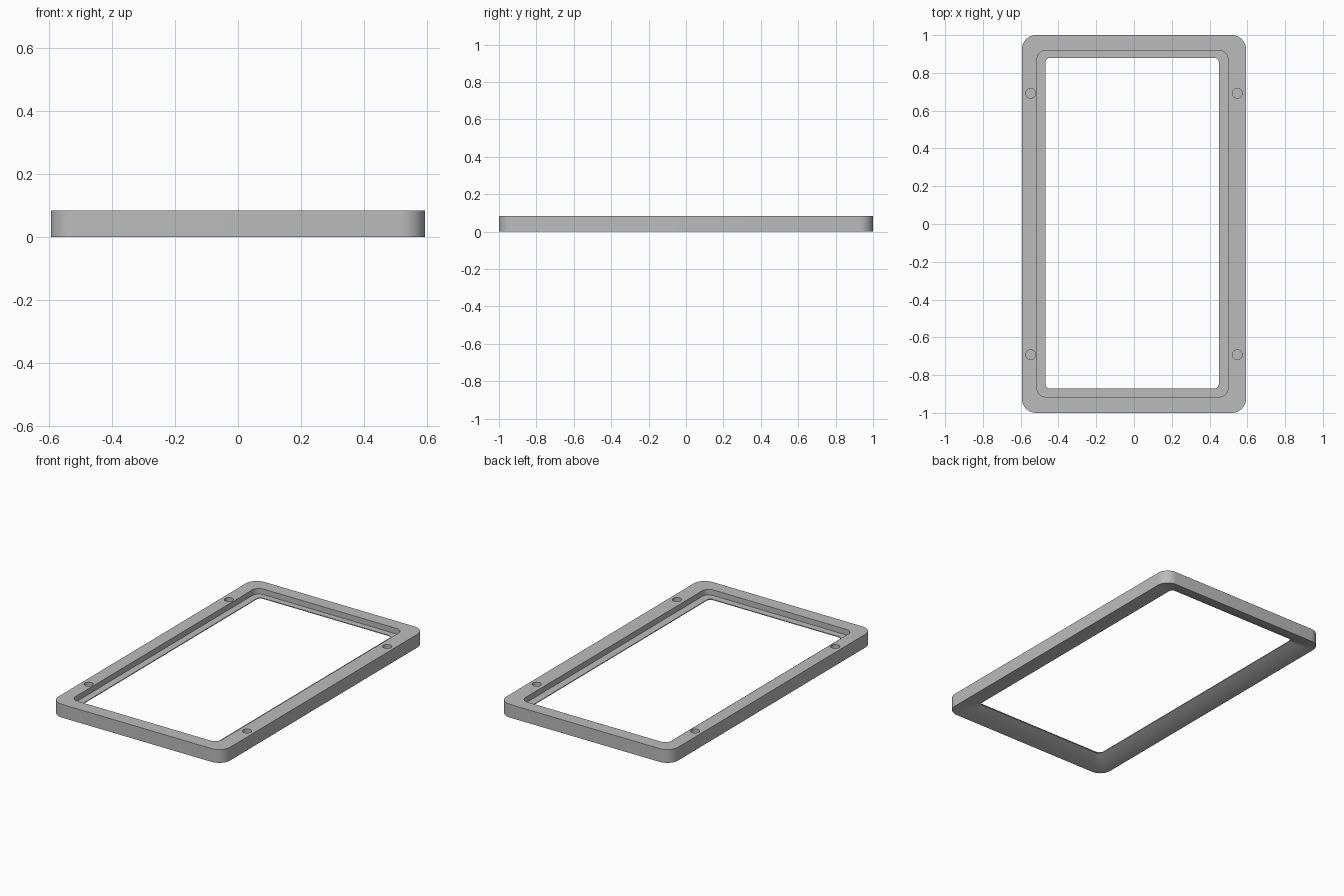
import bpy, bmesh, math

cube = bpy.data.objects.get("Cube")
if cube:
    bpy.data.objects.remove(cube, do_unlink=True)

grey = bpy.data.materials.new("plain grey")
grey.use_nodes = True
grey.diffuse_color = (0.5, 0.5, 0.5, 1)
grey.node_tree.nodes["Principled BSDF"].inputs["Base Color"].default_value = (0.5, 0.5, 0.5, 1)

HEIGHT = 0.083
LEDGE = 0.048
LIP = 0.043
SEGMENTS = 10

# Outlines: half width, half length, corner radius, centre x, centre y
OUTER = (0.593, 1.0, 0.075, 0, 0)
RECESS = (0.505, 0.917, 0.045, -0.008, 0.002)
OPENING = (0.459, 0.876, 0.025, -0.01, 0.004)


def mix(a, b, t):
    return tuple(p + (q - p) * t for p, q in zip(a, b))


def ring(bm, outline, z):
    """Rounded rectangle of vertices at height z."""
    w, l, r, cx, cy = outline
    verts = []
    for i, (sx, sy) in enumerate(((1, 1), (-1, 1), (-1, -1), (1, -1))):
        for k in range(SEGMENTS + 1):
            a = (i + k / SEGMENTS) * math.pi / 2
            verts.append(bm.verts.new((cx + sx * (w - r) + r * math.cos(a),
                                       cy + sy * (l - r) + r * math.sin(a), z)))
    return verts


def make_object(name, bm):
    bmesh.ops.recalc_face_normals(bm, faces=bm.faces)
    mesh = bpy.data.meshes.new(name)
    bm.to_mesh(mesh)
    bm.free()
    mesh.materials.append(grey)
    obj = bpy.data.objects.new(name, mesh)
    bpy.context.collection.objects.link(obj)
    return obj


# Frame: stepped recess above, gently domed underside rising to a thin lip
bm = bmesh.new()
sections = [(OUTER, HEIGHT), (RECESS, HEIGHT), (RECESS, LEDGE), (OPENING, LEDGE)]
STEPS = 6
for i in range(STEPS + 1):
    t = 1 - i / STEPS
    sections.append((mix(OUTER, OPENING, t), LIP * (0.5 * t + 0.5 * t * t)))
rings = [ring(bm, outline, z) for outline, z in sections]
for a, b in zip(rings, rings[1:] + rings[:1]):
    for k in range(len(a)):
        n = (k + 1) % len(a)
        bm.faces.new((a[k], a[n], b[n], b[k]))
frame = make_object("frame", bm)

# Four blind screw holes
bm = bmesh.new()
for sx in (-1, 1):
    for sy in (-1, 1):
        made = bmesh.ops.create_cone(bm, cap_ends=True, segments=32,
                                     radius1=0.026, radius2=0.026, depth=0.1)
        bmesh.ops.translate(bm, verts=made["verts"],
                            vec=(sx * 0.547, sy * 0.692, HEIGHT))
cutter = make_object("screw_hole_cutter", bm)

cut = frame.modifiers.new("screw holes", "BOOLEAN")
cut.operation = "DIFFERENCE"
cut.solver = "EXACT"
cut.object = cutter
bpy.context.view_layer.objects.active = frame
frame.select_set(True)
bpy.ops.object.modifier_apply(modifier=cut.name)
bpy.data.objects.remove(cutter, do_unlink=True)

bpy.ops.object.shade_smooth_by_angle(angle=math.radians(20))
